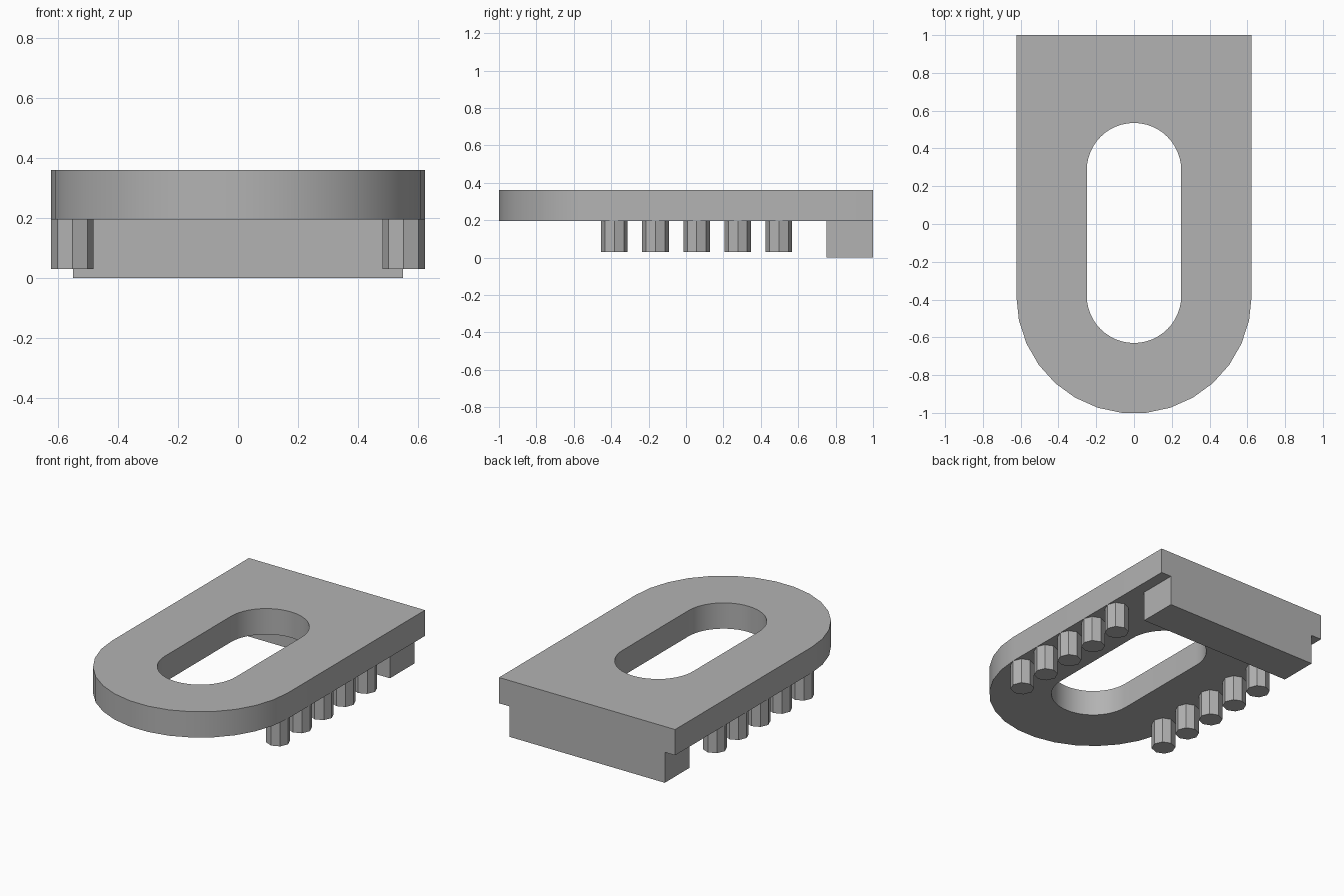
import bpy
import bmesh
from math import cos, sin, pi, radians

cube = bpy.data.objects.get("Cube")
if cube:
    bpy.data.objects.remove(cube, do_unlink=True)

HALF_W = 0.623      # half width of the plate
BASE = 0.195        # underside of the plate
TOP = 0.36
ARC_Y = -0.38       # centre of the rounded front

grey = bpy.data.materials.new("plain grey")
colour = (0.45, 0.45, 0.45, 1)
grey.diffuse_color = colour
grey.use_nodes = True
grey.node_tree.nodes["Principled BSDF"].inputs["Base Color"].default_value = colour


def arc(cx, cy, r, start, end, steps):
    """Points on an arc, angles in degrees."""
    angles = [radians(start + (end - start) * i / steps) for i in range(steps + 1)]
    return [(cx + r * cos(a), cy + r * sin(a)) for a in angles]


def extrude(name, outline, z0, z1, hole=None):
    """Prism with an optional hole running through it."""
    bm = bmesh.new()
    edges = []
    for loop in [outline] + ([hole] if hole else []):
        verts = [bm.verts.new((x, y, z0)) for x, y in loop]
        edges += [bm.edges.new((v, verts[i - 1])) for i, v in enumerate(verts)]
    if hole:
        bmesh.ops.triangle_fill(bm, edges=edges, use_beauty=True)
    else:
        bm.faces.new(bm.verts)
    result = bmesh.ops.extrude_face_region(bm, geom=bm.faces[:])
    moved = [g for g in result["geom"] if isinstance(g, bmesh.types.BMVert)]
    bmesh.ops.translate(bm, verts=moved, vec=(0, 0, z1 - z0))
    bmesh.ops.recalc_face_normals(bm, faces=bm.faces[:])
    mesh = bpy.data.meshes.new(name)
    bm.to_mesh(mesh)
    bm.free()
    mesh.materials.append(grey)
    obj = bpy.data.objects.new(name, mesh)
    bpy.context.collection.objects.link(obj)
    return obj


# Slotted plate with a round front and a square back
outline = arc(0, ARC_Y, HALF_W, 180, 360, 15) + [(HALF_W, 1), (-HALF_W, 1)]
slot = arc(0, ARC_Y, 0.25, 180, 360, 24) + arc(0, 0.285, 0.25, 0, 180, 24)
plate = extrude("slotted_plate", outline, BASE, TOP, slot)
bpy.ops.object.select_all(action='DESELECT')
plate.select_set(True)
bpy.context.view_layer.objects.active = plate
bpy.ops.object.shade_smooth_by_angle(angle=radians(30))

# Bar under the back edge
extrude("back_bar", [(-0.55, 0.75), (0.55, 0.75), (0.55, 1), (-0.55, 1)], 0, BASE)

# Two rows of octagonal pegs
for side, sign in (("left", 1), ("right", -1)):
    for i in range(5):
        ring = arc(sign * 0.552, ARC_Y - 0.003 + i * 0.22, 0.071, 0, 360, 8)[:-1]
        extrude(f"{side}_peg_{i + 1}", ring, 0.03, BASE)
